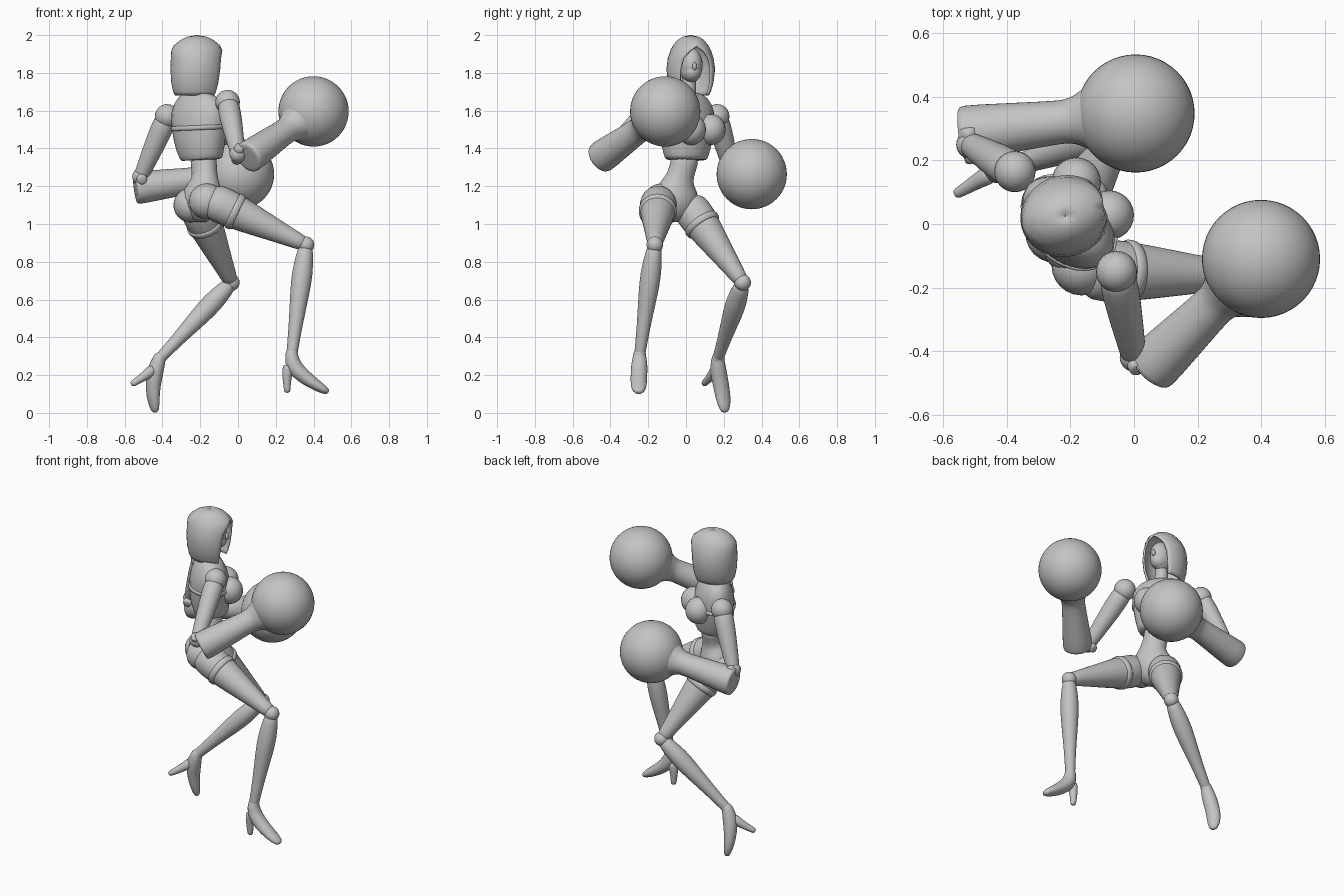
import bpy, bmesh, math
from mathutils import Vector

cube = bpy.data.objects.get("Cube")
if cube:
    bpy.data.objects.remove(cube)

grey = bpy.data.materials.new("plain_grey")
grey.use_nodes = True
grey.diffuse_color = (0.55, 0.55, 0.55, 1)
grey.node_tree.nodes["Principled BSDF"].inputs["Base Color"].default_value = grey.diffuse_color


def finish(name, bm, subdiv=0):
    """Turn a bmesh into a smooth grey object."""
    bmesh.ops.recalc_face_normals(bm, faces=bm.faces)
    mesh = bpy.data.meshes.new(name)
    bm.to_mesh(mesh)
    bm.free()
    mesh.materials.append(grey)
    for p in mesh.polygons:
        p.use_smooth = True
    obj = bpy.data.objects.new(name, mesh)
    bpy.context.collection.objects.link(obj)
    if subdiv:
        obj.modifiers.new("smooth", 'SUBSURF').levels = subdiv
        obj.modifiers["smooth"].render_levels = subdiv
    return obj


def loft(name, rings, side=(0, 1, 0), seg=16, subdiv=1):
    """Rings are (x, y, z, radius along side, optional other radius)."""
    bm = bmesh.new()
    pts = [Vector(r[:3]) for r in rings]
    loops = []
    for i, r in enumerate(rings):
        t = (pts[min(i + 1, len(pts) - 1)] - pts[max(i - 1, 0)]).normalized()
        u = Vector(side)
        u = (u - t * u.dot(t)).normalized()
        v = t.cross(u)
        a, b = r[3], r[-1]
        loops.append([bm.verts.new(pts[i] + u * a * math.cos(k * math.tau / seg)
                                   + v * b * math.sin(k * math.tau / seg)) for k in range(seg)])
    for lo, hi in zip(loops, loops[1:]):
        for k in range(seg):
            n = (k + 1) % seg
            bm.faces.new((lo[k], lo[n], hi[n], hi[k]))
    bm.faces.new(loops[0])
    bm.faces.new(loops[-1])
    return finish(name, bm, subdiv)


def ball(name, centre, radius, scale=(1, 1, 1), turn=0, seg=24):
    bm = bmesh.new()
    bmesh.ops.create_uvsphere(bm, u_segments=seg, v_segments=seg // 2, radius=radius)
    obj = finish(name, bm)
    obj.location, obj.scale, obj.rotation_euler.z = centre, scale, turn
    return obj


def mix(a, b, f):
    return Vector(a).lerp(Vector(b), f)


def limb(name, a, b, profile, side=(0, 1, 0)):
    """Profile is a list of (fraction along, radius)."""
    return loft(name, [(*mix(a, b, f), r) for f, r in profile], side)


# Torso, turned diagonally
across = (-1, 1, 0)
loft("chest", [(-.20, .01, 1.70, .06, .055), (-.205, .005, 1.675, .14, .075),
               (-.21, .005, 1.60, .185, .115), (-.205, .005, 1.50, .17, .125),
               (-.20, 0, 1.40, .148, .118), (-.19, 0, 1.345, .125, .102),
               (-.19, 0, 1.338, .12, .098)], across)
loft("chest_band", [(-.205, .005, 1.525, .177, .129), (-.205, .005, 1.52, .18, .132),
                    (-.203, .005, 1.50, .176, .131), (-.203, .005, 1.495, .17, .127)], across)
for label, s in (("front", -.052), ("back", .052)):
    ball("bust_" + label, (-.13 - s, .08 + s, 1.50), .078, (1, 1, 1.05))
loft("waist", [(-.185, 0, 1.38, .085, .075), (-.18, -.015, 1.30, .073, .066),
               (-.175, -.035, 1.24, .075, .066), (-.18, -.045, 1.20, .105, .09),
               (-.195, -.055, 1.13, .14, .115), (-.185, -.055, 1.06, .10, .09),
               (-.17, -.055, 1.01, .05, .045)], (-.5, .85, 0))
ball("buttock_front", (-.165, -.13, 1.12), .095)
ball("buttock_back", (-.25, -.03, 1.10), .092)
loft("neck", [(-.20, .01, 1.66, .05), (-.20, .015, 1.72, .038), (-.19, .02, 1.82, .036)])

# Head inside the hood
look = math.radians(15)
ball("face", (-.19, .025, 1.84), .1, (.78, .62, .95), look)
ball("mask", (-.175, .028, 1.805), .07, (.9, .75, .75), look)
ball("nose", (-.113, .045, 1.835), .014, (1, .8, 1.6), look, 12)


def hood():
    # Rows: height, depth, width, half angle of the face opening
    rows = [(1.68, .118, .095, 50), (1.70, .128, .105, 50), (1.75, .138, .12, 47),
            (1.82, .142, .128, 43), (1.88, .14, .12, 36), (1.92, .138, .105, 20),
            (1.945, .125, .092, 0), (1.975, .088, .068, 0), (1.992, .05, .04, 0), (2.0, .002, .002, 0)]
    bm = bmesh.new()
    count, loops = 28, []
    for z, depth, width, gap in rows:
        g = math.radians(gap)
        loop = []
        for k in range(count + 1):
            t = g + (math.tau - 2 * g) * k / count
            x, y = depth * math.cos(t), width * math.sin(t)
            loop.append(bm.verts.new((x * math.cos(look) - y * math.sin(look) - .217,
                                      x * math.sin(look) + y * math.cos(look) + .025, z)))
        loops.append(loop)
    for lo, hi in zip(loops, loops[1:]):
        for k in range(count):
            bm.faces.new((lo[k], lo[k + 1], hi[k + 1], hi[k]))
    bmesh.ops.remove_doubles(bm, verts=bm.verts, dist=.0005)
    obj = finish("hood", bm)
    shell = obj.modifiers.new("thickness", 'SOLIDIFY')
    shell.thickness, shell.offset = .012, -1


hood()

# Arms with flared gloves and round fists
arms = {
    "front": ((-.055, -.15, 1.645), (0, -.42, 1.37), (.05, -.455, 1.35), (.40, -.11, 1.596)),
    "back": ((-.375, .165, 1.57), (-.515, .25, 1.25), (-.545, .285, 1.19), (.005, .348, 1.264)),
}
for label, (shoulder, elbow, cuff, fist) in arms.items():
    ball("shoulder_" + label, shoulder, .065)
    limb("upper_arm_" + label, shoulder, elbow,
         [(0, .05), (.1, .062), (.4, .058), (.8, .046), (1, .04), (1.03, .03)])
    ball("elbow_" + label, elbow, .045)
    axis = (Vector(fist) - Vector(cuff)).normalized()
    hinge = axis.cross(Vector(elbow) - Vector(shoulder)).normalized()
    limb("elbow_hinge_" + label, Vector(elbow) - hinge * .06, Vector(elbow) + hinge * .06,
         [(0, .02), (.02, .03), (.98, .03), (1, .02)], axis)
    length = (Vector(fist) - Vector(cuff)).length
    limb("glove_sleeve_" + label, cuff, fist,
         [(0, .075), (.005, .087), (.05, .09), ((length - .26) / length, .07),
          ((length - .22) / length, .07), ((length - .185) / length, .08),
          ((length - .15) / length, .105), ((length - .10) / length, .12)], hinge)
    ball("glove_fist_" + label, fist, .186, seg=48)

# Legs
legs = {
    "front": ((-.13, -.145, 1.12), (.36, -.165, .89), (.285, -.245, .31)),
    "back": ((-.215, .02, 1.09), (-.035, .30, .69), (-.412, .17, .29)),
}
for label, (hip, knee, ankle) in legs.items():
    limb("thigh_" + label, hip, knee,
         [(-.06, .07), (0, .1), (.15, .102), (.4, .084), (.7, .06), (.92, .044), (1, .038)])
    limb("thigh_band_" + label, hip, knee,
         [(.2, .098), (.21, .105), (.27, .1), (.28, .093)])
    ball("knee_" + label, knee, .044)
    limb("shin_" + label, knee, ankle,
         [(0, .036), (.08, .045), (.26, .058), (.45, .052), (.75, .036), (1, .03), (1.03, .028)])
    ball("ankle_" + label, ankle, .033)

# High heeled shoes
loft("shoe_front", [(.285, -.245, .335, .03), (.283, -.246, .30, .036), (.292, -.247, .245, .046),
                    (.35, -.25, .19, .044, .04), (.42, -.25, .143, .044, .03),
                    (.46, -.25, .12, .034, .022), (.48, -.25, .108, .018, .012)])
loft("heel_front", [(.27, -.246, .26, .036), (.258, -.246, .20, .026),
                    (.26, -.246, .13, .018), (.262, -.246, .105, .016)])
loft("shoe_back", [(-.408, .17, .315, .03), (-.418, .168, .28, .036), (-.438, .17, .225, .046),
                   (-.45, .185, .15, .044, .04), (-.45, .197, .08, .044, .032),
                   (-.442, .204, .03, .034, .024), (-.437, .206, 0, .018, .014)], (-.5, .85, 0))
loft("heel_back", [(-.44, .165, .24, .036), (-.485, .14, .20, .026),
                   (-.545, .103, .162, .018), (-.565, .092, .15, .016)], (-.5, .85, 0))
